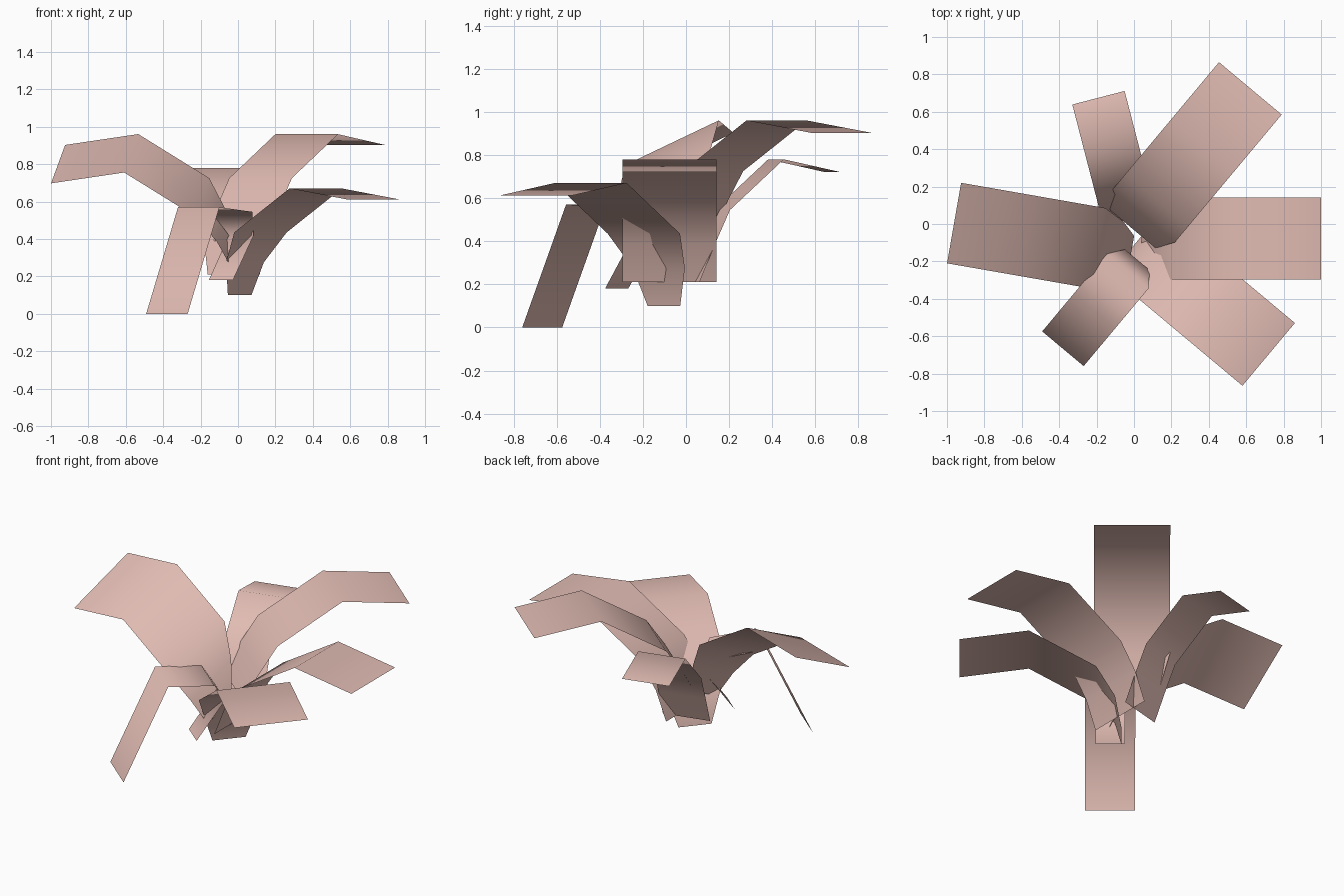
import bpy
import bmesh
from math import cos, sin, radians

cube = bpy.data.objects.get("Cube")
if cube:
    bpy.data.objects.remove(cube, do_unlink=True)

# One dusty pink for every leaf
pink = bpy.data.materials.new("dusty_pink")
pink.use_nodes = True
pink.diffuse_color = (0.75, 0.50, 0.45, 1)
pink.node_tree.nodes["Principled BSDF"].inputs["Base Color"].default_value = (0.75, 0.50, 0.45, 1)


def leaf(name, tip, heading, half, rows, tilt=0.0):
    """Bent strip: rows are (distance back from the tip, height, width factor)."""
    dx, dy = cos(radians(heading)), sin(radians(heading))
    bm = bmesh.new()
    previous = None
    for back, height, factor in rows:
        pair = []
        for side in (-1, 1):
            across = side * half * factor
            pair.append(bm.verts.new((tip[0] - dx * back - dy * across,
                                      tip[1] - dy * back + dx * across,
                                      height + tilt * across)))
        if previous:
            bm.faces.new((previous[0], previous[1], pair[1], pair[0]))
        previous = pair
    bmesh.ops.recalc_face_normals(bm, faces=bm.faces)
    # Upper side of the strip faces up
    if sum(f.normal.z * f.calc_area() for f in bm.faces) < 0:
        bmesh.ops.reverse_faces(bm, faces=bm.faces)
    for f in bm.faces:
        f.smooth = True
    mesh = bpy.data.meshes.new(name)
    bm.to_mesh(mesh)
    bm.free()
    mesh.materials.append(pink)
    obj = bpy.data.objects.new(name, mesh)
    bpy.context.collection.objects.link(obj)


def arch(peak, length=1.0, base_back=0.96, neck=0.75, base=0.45):
    """Usual arching profile, from tip over the peak and down to the base."""
    return [(0, peak - 0.058, 1),
            (0.397 * length, peak, 1),
            (0.782 * length, peak - 0.235, 1),
            (0.89 * length, peak - 0.395, neck),
            (base_back * length, peak - 0.57, base)]


# Broad leaves
leaf("left_leaf", (1.0, -0.077), 0, 0.2185, arch(0.78, neck=1, base=1))
leaf("back_left_leaf", (0.622, 0.725), 50.1, 0.2185,
     arch(0.96, base_back=0.98, neck=1, base=0.73))
leaf("right_leaf", (-0.962, 0.005), 170.1, 0.2185, arch(0.858), tilt=-0.47)
leaf("front_left_leaf", (0.72, -0.697), -39.9, 0.2185,
     arch(0.67, base_back=0.927, neck=0.72))

# Narrow leaves
leaf("back_leaf", (-0.19, 0.675), 104.5, 0.1445,
     arch(0.78, length=0.67, base_back=1.0, neck=1, base=1))
leaf("front_right_drooping_leaf", (-0.38, -0.667), 230.1, 0.1445,
     [(0, 0, 1), (0.265, 0.57, 1), (0.54, 0.545, 1), (0.62, 0.42, 0.6), (0.45, 0.18, 0.58)])
